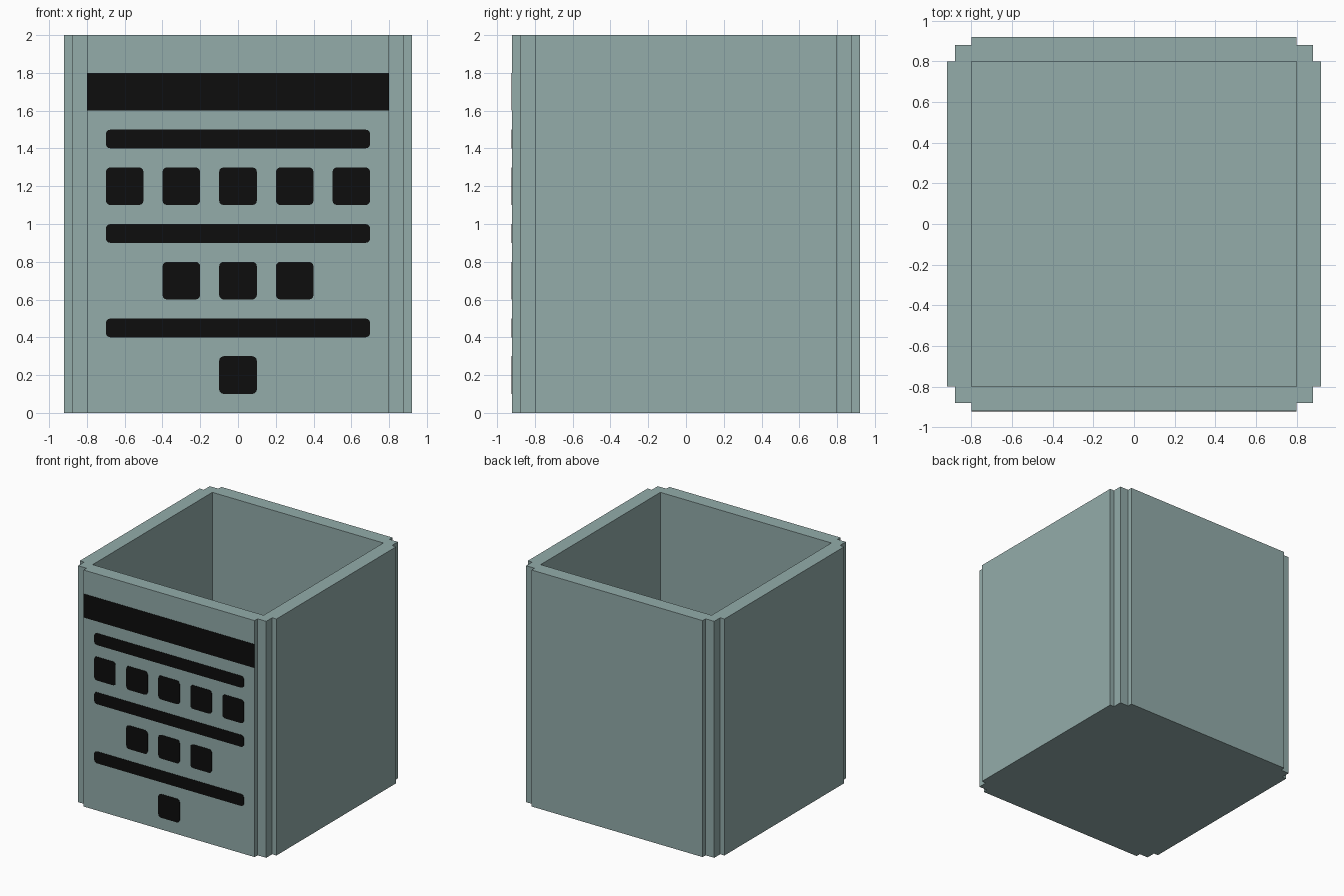
import bpy
import bmesh
from math import cos, sin, pi
from mathutils import Matrix

cube = bpy.data.objects.get("Cube")
if cube:
    bpy.data.objects.remove(cube, do_unlink=True)

INNER, CORE, PANEL = 0.8, 0.88, 0.92
HEIGHT, FLOOR = 2.0, 0.08


def material(name, color):
    mat = bpy.data.materials.new(name)
    mat.use_nodes = True
    mat.diffuse_color = color
    mat.node_tree.nodes["Principled BSDF"].inputs["Base Color"].default_value = color
    return mat


def finish(name, bm, mat):
    bmesh.ops.remove_doubles(bm, verts=bm.verts, dist=0.0001)
    bmesh.ops.recalc_face_normals(bm, faces=bm.faces)
    mesh = bpy.data.meshes.new(name)
    bm.to_mesh(mesh)
    bm.free()
    mesh.materials.append(mat)
    obj = bpy.data.objects.new(name, mesh)
    bpy.context.collection.objects.link(obj)
    return obj


grey_green = material("grey_green", (0.292, 0.413, 0.402, 1))
black = material("black", (0.004, 0.004, 0.004, 1))

# Open container: one wall section with a raised panel, repeated on four sides
bm = bmesh.new()
half = [(CORE, CORE), (CORE, INNER), (PANEL, INNER)]
outer = half + [(x, -y) for x, y in reversed(half)]
inner = [(INNER, -INNER), (INNER, INNER)]


def add_face(points):
    bm.faces.new([bm.verts.new(p) for p in points])


def at(points, turn, z):
    return [turn @ Matrix.Translation((x, y, z)).to_translation() for x, y in points]


def add_strip(points, turn, low, high):
    for a, b in zip(points, points[1:]):
        add_face(at([a, b], turn, low) + at([b, a], turn, high))


base, floor = [], []
for side in range(4):
    turn = Matrix.Rotation(-side * pi / 2, 3, "Z")
    add_face(at(inner + outer, turn, HEIGHT))
    add_strip(outer, turn, 0, HEIGHT)
    add_strip(inner, turn, FLOOR, HEIGHT)
    base += at(outer[:-1], turn, 0)
    floor += at(inner[1:], turn, FLOOR)
add_face(base)
add_face(floor)
finish("container", bm, grey_green)


# Painted markings on the front panel
def marking(name, x, z, width, height, radius=0.025):
    bm = bmesh.new()
    y = -PANEL - 0.003
    verts = []
    corners = [(1, 1), (-1, 1), (-1, -1), (1, -1)]
    for i, (sx, sz) in enumerate(corners):
        cx = x + sx * (width / 2 - radius)
        cz = z + sz * (height / 2 - radius)
        steps = 4 if radius else 1
        for k in range(steps):
            a = (i + k / max(steps - 1, 1)) * pi / 2
            verts.append(bm.verts.new((cx + radius * cos(a), y, cz + radius * sin(a))))
    face = bm.faces.new(verts)
    result = bmesh.ops.extrude_face_region(bm, geom=[face])
    moved = [v for v in result["geom"] if isinstance(v, bmesh.types.BMVert)]
    bmesh.ops.translate(bm, verts=moved, vec=(0, 0.003, 0))
    finish(name, bm, black)


marking("header_band", 0, 1.7, 1.6, 0.2, 0)
for row, (count, z) in enumerate([(5, 1.2), (3, 0.7), (1, 0.2)], 1):
    marking(f"divider_bar_{row}", 0, z + 0.25, 1.4, 0.1)
    for i in range(count):
        marking(f"square_{row}_{i + 1}", (i - (count - 1) / 2) * 0.3, z, 0.2, 0.2)
